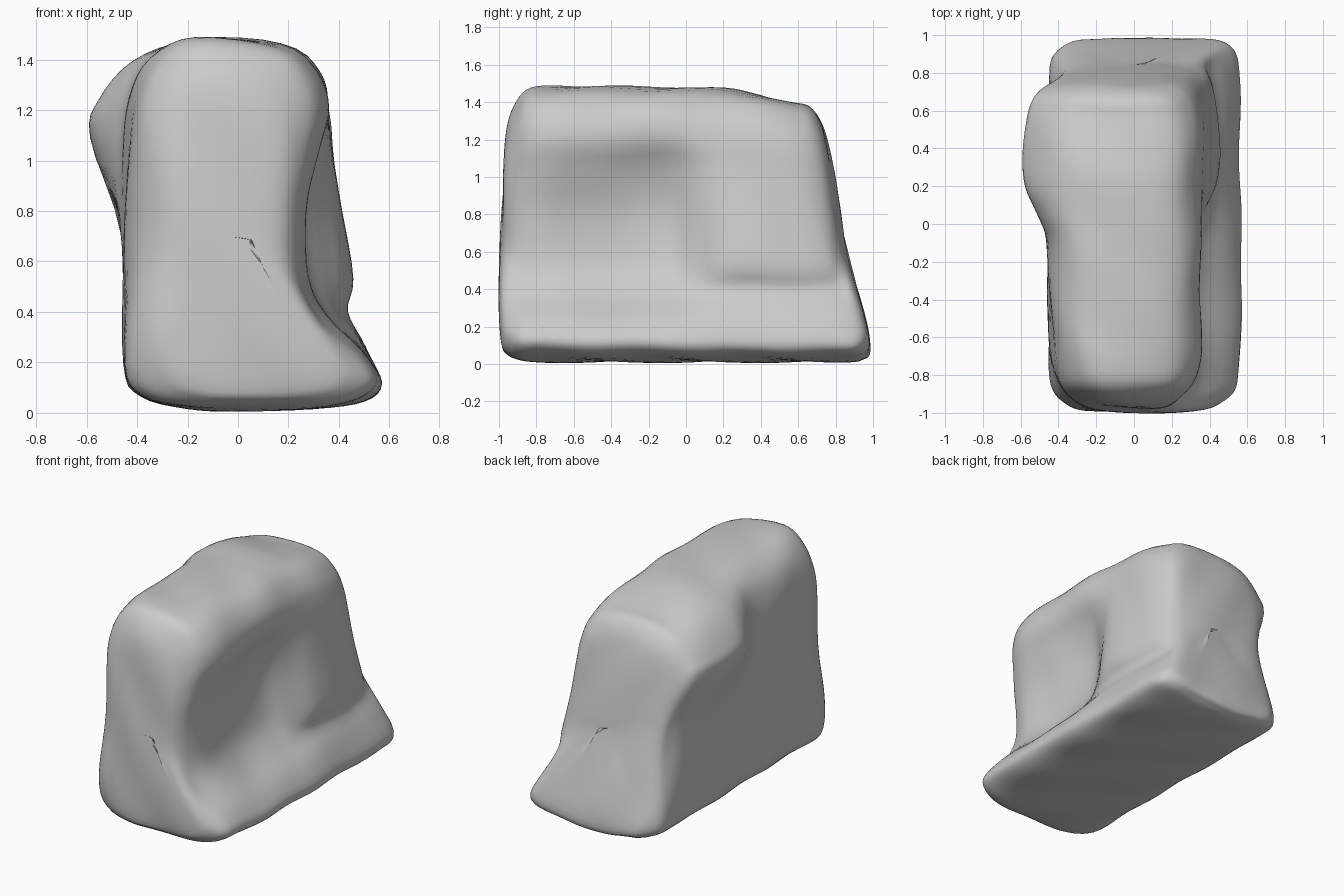
import bpy, bmesh
from math import sin
from mathutils import Vector

if "Cube" in bpy.data.objects:
    bpy.data.objects.remove(bpy.data.objects["Cube"])

# Cross-sections (x, z), counter-clockwise from the bottom centre
FRONT = [(0, .01), (.3, .02), (.48, .05), (.56, .12), (.5, .23), (.35, .38), (.28, .54),
         (.28, .8), (.33, 1.03), (.36, 1.2), (.31, 1.35), (.17, 1.46), (-.17, 1.49),
         (-.33, 1.41), (-.41, 1.25), (-.43, 1.0), (-.45, .6), (-.45, .2), (-.38, .07), (-.2, .02)]
WAIST = [(0, .01), (.3, .02), (.5, .05), (.57, .12), (.5, .24), (.36, .37), (.26, .53),
         (.23, .8), (.28, 1.03), (.35, 1.2), (.32, 1.35), (.18, 1.46), (-.17, 1.48),
         (-.35, 1.41), (-.43, 1.25), (-.45, 1.0), (-.45, .6), (-.45, .2), (-.38, .07), (-.2, .02)]
BACK = [(0, .01), (.3, .02), (.5, .05), (.56, .12), (.5, .27), (.43, .4), (.45, .53),
        (.41, .8), (.38, 1.03), (.36, 1.2), (.31, 1.34), (.17, 1.45), (-.2, 1.47),
        (-.42, 1.4), (-.55, 1.25), (-.58, 1.1), (-.46, .7), (-.45, .2), (-.39, .07), (-.2, .02)]


def lerp(a, b, f):
    return [(p[0] + (q[0] - p[0]) * f, p[1] + (q[1] - p[1]) * f) for p, q in zip(a, b)]


def catmull(p, q, r, s, t):
    return 0.5 * (2 * q + (r - p) * t + (2 * p - 5 * q + 4 * r - s) * t * t
                  + (3 * q - p - 3 * r + s) * t ** 3)


def relax(sec, times):
    # soften a section so that the end faces stay free of creases
    for _ in range(times):
        sec = [tuple((sec[i - 1][k] + 2 * sec[i][k] + sec[(i + 1) % len(sec)][k]) / 4
                     for k in (0, 1)) for i in range(len(sec))]
    return sec


def end_y(z):
    # sloping back face
    pts = [(0, .97), (.1, 1.0), (.3, .94), (.6, .85), (1.0, .79), (1.25, .75), (1.5, .70)]
    for (z0, y0), (z1, y1) in zip(pts, pts[1:]):
        if z <= z1:
            return y0 + (y1 - y0) * (z - z0) / (z1 - z0)
    return pts[-1][1]


def row(section, t, upper=1.0, base=1.0, drop=0.0, soft=0):
    # place a section along the length, shrunk separately at the base and above
    out = []
    for x, z in relax(section, soft):
        f = min(1, max(0, (z - .15) / .45))
        s = base + (upper - base) * f
        k = s + .8 * s * (1 - s)
        z2 = .7 + (z - .7) * k
        if z2 > .9:
            z2 -= drop * (z2 - .9) / .6
        cx = .05 - .08 * f
        x2 = cx + (x - cx) * s
        if t > .2:
            y = .2 + (t - .2) * (end_y(z2) - .2) / .8
        else:
            y = t + max(0, z2 - .4) * .035 * min(1, max(0, -t))
        out.append(Vector((x2, y, z2)))
    return out


ROWS = [row(FRONT, -1.0, .02, .02, 0, 6), row(FRONT, -.998, .3, .35, 0, 4),
        row(FRONT, -.985, .54, .72, 0, 2), row(FRONT, -.95, .72, .87, 0, 1),
        row(FRONT, -.88, .88, .96), row(FRONT, -.75, .98),
        row(lerp(FRONT, WAIST, .5), -.55), row(WAIST, -.3),
        row(lerp(WAIST, BACK, .1), -.09), row(lerp(WAIST, BACK, .5), .05),
        row(lerp(WAIST, BACK, .88), .18), row(BACK, .34, 1, 1, .01), row(BACK, .55, 1, 1, .04),
        row(BACK, .76, .96, 1, .07), row(BACK, .89, .87, .98, .07),
        row(BACK, .96, .74, .94, .06, 1), row(BACK, .99, .56, .8, .04, 2),
        row(BACK, 1.005, .3, .45, 0, 4), row(BACK, 1.01, .02, .02, 0, 6)]

# Body: smooth surface through all the sections
STEPS = 4
bm = bmesh.new()
n, m = len(ROWS[0]), len(ROWS)
rings = []
for i in range((m - 1) * STEPS + 1):
    a = min(i // STEPS, m - 2)
    t = i / STEPS - a
    four = [ROWS[max(a - 1, 0)], ROWS[a], ROWS[a + 1], ROWS[min(a + 2, m - 1)]]
    pts = [catmull(*[r[j] for r in four], t) for j in range(n)]
    ring = []
    for j in range(n * STEPS):
        b, u = j // STEPS, (j % STEPS) / STEPS
        co = catmull(pts[b - 1], pts[b], pts[(b + 1) % n], pts[(b + 2) % n], u)
        # slight worn unevenness
        x, y, z = co
        co = co + Vector((sin(11 * y + 7 * z), sin(13 * x + 9 * z), sin(9 * x + 12 * y))) * .005
        co.z = max(co.z, 0)
        ring.append(bm.verts.new(co))
    rings.append(ring)
for r0, r1 in zip(rings, rings[1:]):
    for j in range(len(r0)):
        k = (j + 1) % len(r0)
        bm.faces.new((r0[j], r0[k], r1[k], r1[j]))
bm.faces.new(rings[0])
bm.faces.new(rings[-1])
bmesh.ops.recalc_face_normals(bm, faces=bm.faces)
for f in bm.faces:
    f.smooth = True
mesh = bpy.data.meshes.new("rock_body")
bm.to_mesh(mesh)
bm.free()
body = bpy.data.objects.new("rock_body", mesh)
bpy.context.collection.objects.link(body)
